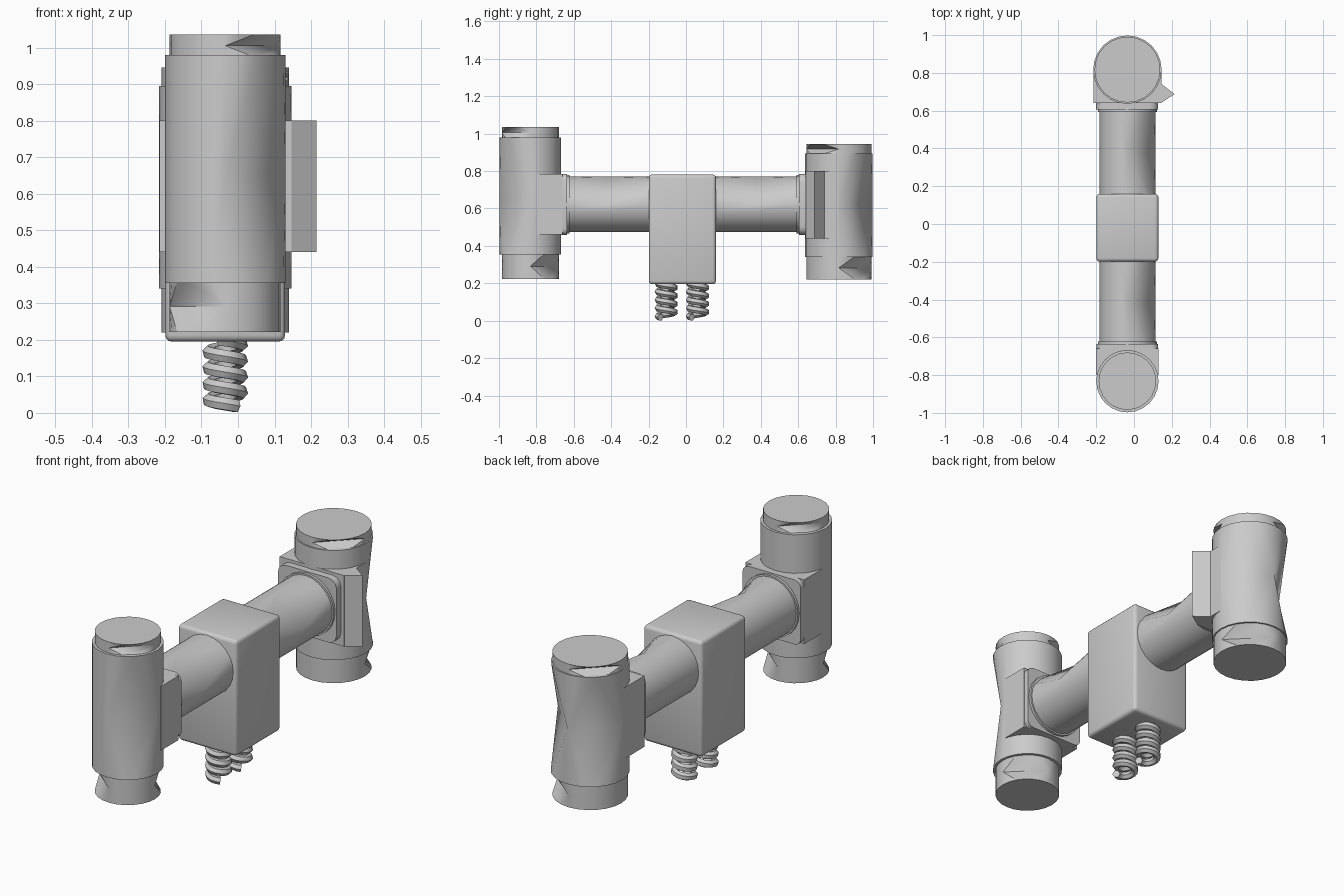
import bpy, bmesh, math
from mathutils import Matrix

cube = bpy.data.objects.get("Cube")
if cube:
    bpy.data.objects.remove(cube, do_unlink=True)

CX = -0.035          # shared centre line of all parts
SIDES = 24

grey = bpy.data.materials.new("light_grey")
grey.use_nodes = True
grey.diffuse_color = (0.6, 0.6, 0.6, 1)
grey.node_tree.nodes["Principled BSDF"].inputs["Base Color"].default_value = (0.6, 0.6, 0.6, 1)


def finish(name, bm, angle=None):
    bmesh.ops.recalc_face_normals(bm, faces=bm.faces)
    mesh = bpy.data.meshes.new(name)
    bm.to_mesh(mesh)
    bm.free()
    mesh.materials.append(grey)
    ob = bpy.data.objects.new(name, mesh)
    bpy.context.collection.objects.link(ob)
    if angle:
        bpy.ops.object.select_all(action='DESELECT')
        ob.select_set(True)
        bpy.context.view_layer.objects.active = ob
        bpy.ops.object.shade_smooth_by_angle(angle=math.radians(angle))
    return ob


def drum(name, y, r, z0, z1, dents=(), mid=None, matrix=None):
    """Cylinder along z; in each dented quadrant the middle ring folds to its ends."""
    bm = bmesh.new()
    mid = (z0 + z1) / 2 if mid is None else mid
    quarter = SIDES // 4
    rings = []
    for z in (z0, mid, z1):
        ring = []
        for i in range(SIDES):
            k = i
            q, step = divmod(i, quarter)
            if z == mid and q in dents:
                k = quarter * (q + (1 if step * 2 >= quarter else 0))
            a = math.tau * k / SIDES
            ring.append(bm.verts.new((r * math.cos(a), r * math.sin(a), z)))
        rings.append(ring)
    for low, high in zip(rings, rings[1:]):
        for i in range(SIDES):
            j = (i + 1) % SIDES
            bm.faces.new((low[i], low[j], high[j], high[i]))
    bm.faces.new(rings[0])
    bm.faces.new(rings[2])
    bmesh.ops.remove_doubles(bm, verts=bm.verts, dist=1e-5)
    bm.transform(matrix or Matrix.Translation((CX, y, 0)))
    return finish(name, bm, 30)


def block(name, x, y, z, bevel=0.0, only_y=False, segments=3):
    """Box from (min, max) ranges with rounded edges."""
    bm = bmesh.new()
    bmesh.ops.create_cube(bm, size=1)
    for v in bm.verts:
        v.co = [(a + b) / 2 + c * (b - a) for (a, b), c in zip((x, y, z), v.co)]
    if bevel:
        edges = [e for e in bm.edges
                 if not only_y or abs(e.verts[0].co.y - e.verts[1].co.y) > 1e-4]
        bmesh.ops.bevel(bm, geom=edges, offset=bevel, segments=segments,
                        profile=0.5, affect='EDGES')
    return finish(name, bm, 35)


# Quadrants: 0 = +x+y, 1 = -x+y, 2 = -x-y, 3 = +x-y
# Front upright cylinder with its end caps
drum("front_cylinder", -0.832, 0.165, 0.355, 0.98, (3,), 0.65)
drum("front_lower_cap", -0.832, 0.152, 0.222, 0.36, (0, 2))
drum("front_upper_cap", -0.832, 0.152, 0.975, 1.035, (1, 3))

# Back upright cylinder with its end caps
drum("back_cylinder", 0.817, 0.181, 0.34, 0.895, (0, 1), 0.62)
drum("back_lower_cap", 0.817, 0.174, 0.22, 0.345, (0,))
drum("back_upper_cap", 0.817, 0.174, 0.89, 0.945, (1, 3))

# Saddle blocks and flanges joining the cylinders to the tubes
block("front_saddle", (-0.2, 0.13), (-0.8, -0.66), (0.46, 0.785))
block("front_flange", (-0.198, 0.128), (-0.665, -0.635), (0.458, 0.785), 0.035, True)
block("back_saddle", (-0.215, 0.146), (0.64, 0.815), (0.44, 0.80))
block("back_flange", (-0.2, 0.128), (0.605, 0.645), (0.458, 0.785), 0.045, True)

# Wedge-shaped fin on the back saddle
bm = bmesh.new()
outline = [(0.12, 0.642), (0.145, 0.642), (0.215, 0.688), (0.146, 0.74), (0.12, 0.74)]
face = bm.faces.new([bm.verts.new((x, y, 0.44)) for x, y in outline])
top = bmesh.ops.extrude_face_region(bm, geom=[face])["geom"]
bmesh.ops.translate(bm, vec=(0, 0, 0.36),
                    verts=[g for g in top if isinstance(g, bmesh.types.BMVert)])
finish("side_fin", bm)

# Horizontal tubes and the collars at their outer ends
for name, r, y0, y1, dents in (("front_tube", 0.148, -0.645, -0.19, (0,)),
                               ("back_tube", 0.148, 0.15, 0.61, (0,)),
                               ("front_collar", 0.156, -0.64, -0.622, ()),
                               ("back_collar", 0.156, 0.592, 0.61, ())):
    # Local axes: x -> x, y -> z, z -> y
    lay = Matrix(((1, 0, 0, CX), (0, 0, 1, 0), (0, 1, 0, 0.622), (0, 0, 0, 1)))
    drum(name, 0, r, y0, y1, dents, matrix=lay)

# Central housing
block("central_housing", (-0.199, 0.129), (-0.199, 0.16), (0.195, 0.782), 0.018)

# Coil springs under the housing
for name, y in (("front_spring", -0.105), ("back_spring", 0.062)):
    curve = bpy.data.curves.new(name, 'CURVE')
    curve.dimensions = '3D'
    curve.bevel_depth = 0.019
    curve.bevel_resolution = 1
    curve.use_fill_caps = True
    turns, per_turn = 4.2, 16
    count = int(turns * per_turn)
    spline = curve.splines.new('POLY')
    spline.points.add(count)
    for i, p in enumerate(spline.points):
        a = -math.radians(45) - math.tau * i / per_turn
        p.co = (CX + 0.044 * math.cos(a), y + 0.044 * math.sin(a),
                0.0185 + 0.183 * i / count, 1)
    curve.materials.append(grey)
    ob = bpy.data.objects.new(name, curve)
    bpy.context.collection.objects.link(ob)
    bpy.ops.object.select_all(action='DESELECT')
    ob.select_set(True)
    bpy.context.view_layer.objects.active = ob
    bpy.ops.object.convert(target='MESH')
    bpy.ops.object.shade_smooth_by_angle(angle=math.radians(30))
